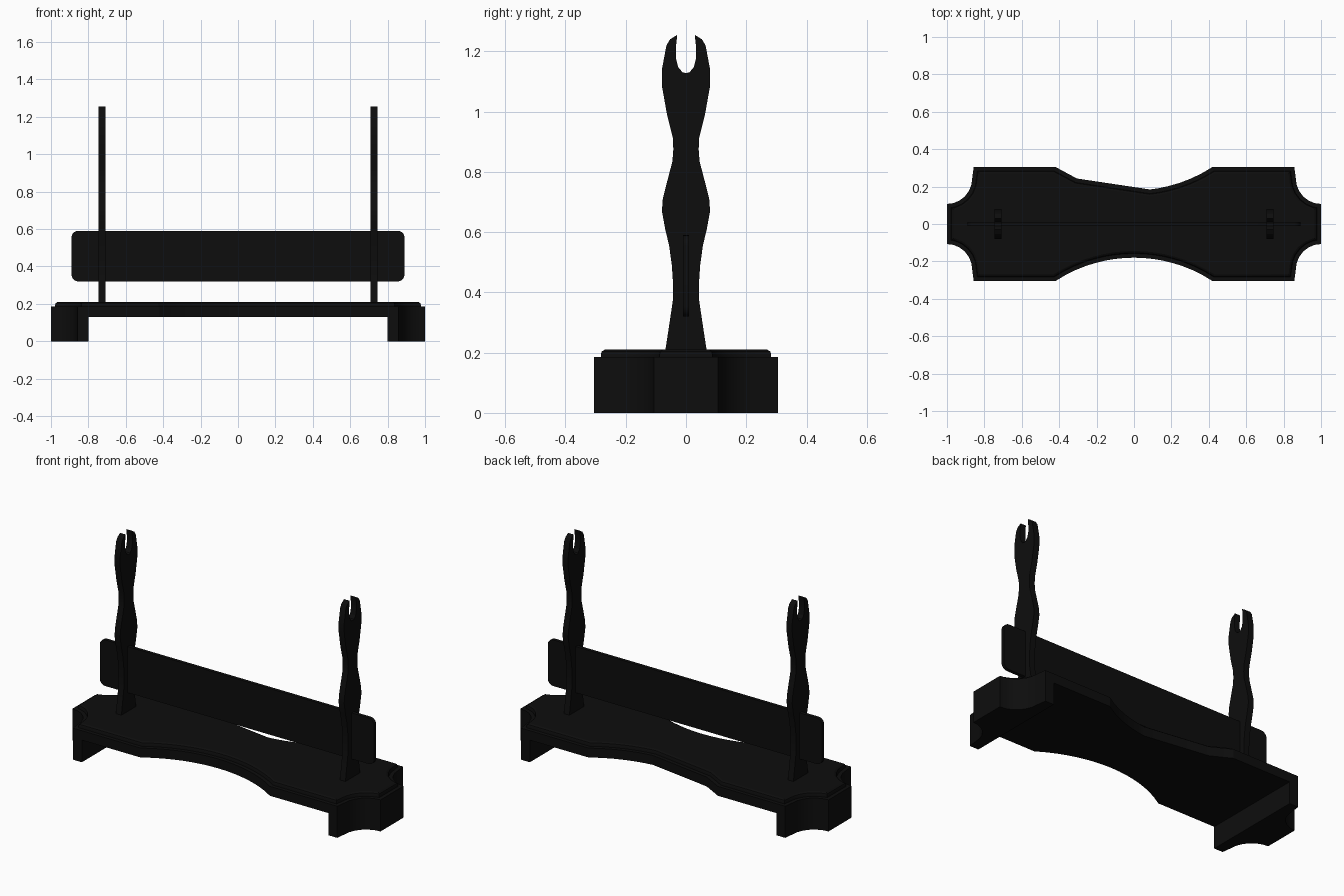
import bpy, bmesh, math
from mathutils import Matrix

cube = bpy.data.objects.get("Cube")
if cube:
    bpy.data.objects.remove(cube)

black = bpy.data.materials.new("black lacquer")
black.use_nodes = True
colour = (0.004, 0.004, 0.004, 1)
black.diffuse_color = colour
black.node_tree.nodes["Principled BSDF"].inputs["Base Color"].default_value = colour


def finish(bm, name):
    bmesh.ops.recalc_face_normals(bm, faces=bm.faces)
    mesh = bpy.data.meshes.new(name)
    bm.to_mesh(mesh)
    bm.free()
    mesh.materials.append(black)
    ob = bpy.data.objects.new(name, mesh)
    bpy.context.collection.objects.link(ob)
    bpy.ops.object.select_all(action='DESELECT')
    ob.select_set(True)
    bpy.context.view_layer.objects.active = ob
    bpy.ops.object.shade_smooth_by_angle(angle=math.radians(25))
    return ob


def prism(points, low, high):
    """Extrude a flat outline along z; return the bmesh and its top face."""
    bm = bmesh.new()
    face = bm.faces.new([bm.verts.new((x, y, low)) for x, y in points])
    face.normal_update()
    if face.normal.z < 0:
        face.normal_flip()
    out = bmesh.ops.extrude_face_region(bm, geom=[face])["geom"]
    bmesh.ops.translate(bm, vec=(0, 0, high - low),
                        verts=[v for v in out if isinstance(v, bmesh.types.BMVert)])
    bmesh.ops.recalc_face_normals(bm, faces=bm.faces)
    return bm, next(f for f in out if isinstance(f, bmesh.types.BMFace))


# Base outline: scooped corners and a waisted front and back
DEPTH, WAIST, HALF_ARC = 0.305, 0.18, 0.42
rise = DEPTH - WAIST
radius = (HALF_ARC ** 2 + rise ** 2) / (2 * rise)


def waist(x):
    return WAIST + radius - math.sqrt(radius ** 2 - x * x)


# Quarter scoop from the long side to the end of the base
scoop = [(0.857, DEPTH)]
for i in range(7):
    a = math.radians(15 * i)
    scoop.append((1 - 0.135 * math.cos(a), 0.245 - 0.138 * math.sin(a)))

front_x = [-HALF_ARC + HALF_ARC * i / 8 for i in range(17)]
# The back edge runs straight across part of its curve
back_x = [HALF_ARC, 0.36, 0.3, 0.24, 0.18, 0.13, 0.085, -0.305, -HALF_ARC]

outline = [(x, -waist(x)) for x in front_x]
outline += [(x, -y) for x, y in scoop]
outline += [(x, y) for x, y in reversed(scoop)]
outline += [(x, waist(x)) for x in back_x]
outline += [(-x, y) for x, y in scoop]
outline += [(-x, -y) for x, y in reversed(scoop)]

# Top slab with a stepped, rounded edge
bm, top = prism(outline, 0.13, 0.185)
for inset, lift in ((0.022, 0), (0.0005, 0.01), (0.003, 0.009), (0.01, 0.006)):
    bmesh.ops.inset_region(bm, faces=[top], thickness=inset, depth=lift,
                           use_even_offset=True, use_boundary=True)
finish(bm, "base_slab")

# Feet follow the ends of the slab
foot = [(0.8, -DEPTH)] + [(x, -y) for x, y in scoop]
foot += list(reversed(scoop)) + [(0.8, DEPTH)]
for side, name in ((1, "left_foot"), (-1, "right_foot")):
    bm, _ = prism([(side * x, y) for x, y in foot], 0, 0.13)
    finish(bm, name)

# Forked posts: half profile as (half width, height), from foot to notch
half = [(0.07, 0.2), (0.062, 0.25), (0.053, 0.31), (0.044, 0.37), (0.043, 0.43),
        (0.047, 0.49), (0.056, 0.555), (0.069, 0.61), (0.08, 0.67), (0.077, 0.71),
        (0.062, 0.77), (0.045, 0.835), (0.042, 0.875), (0.044, 0.915), (0.063, 0.99),
        (0.079, 1.08), (0.08, 1.14), (0.065, 1.22), (0.053, 1.24), (0.029, 1.255),
        (0.034, 1.21), (0.034, 1.18), (0.026, 1.148), (0.012, 1.131)]
profile = half + [(0, 1.128)] + [(-y, z) for y, z in reversed(half)]
to_side = Matrix(((0, 0, 1, 0), (1, 0, 0, 0), (0, 1, 0, 0), (0, 0, 0, 1)))
for side, name in ((1, "left_post"), (-1, "right_post")):
    bm, _ = prism(profile, side * 0.727 - 0.018, side * 0.727 + 0.018)
    bm.transform(to_side)
    finish(bm, name)

# Cross board with rounded corners
board, r = [], 0.035
for k, (sx, sz) in enumerate(((1, 1), (-1, 1), (-1, -1), (1, -1))):
    for i in range(6):
        a = math.radians(90 * k + 18 * i)
        board.append((sx * (0.89 - r) + r * math.cos(a),
                      0.455 + sz * (0.135 - r) + r * math.sin(a)))
bm, _ = prism(board, -0.01, 0.01)
bm.transform(Matrix.Rotation(math.radians(90), 4, 'X'))
finish(bm, "cross_board")
